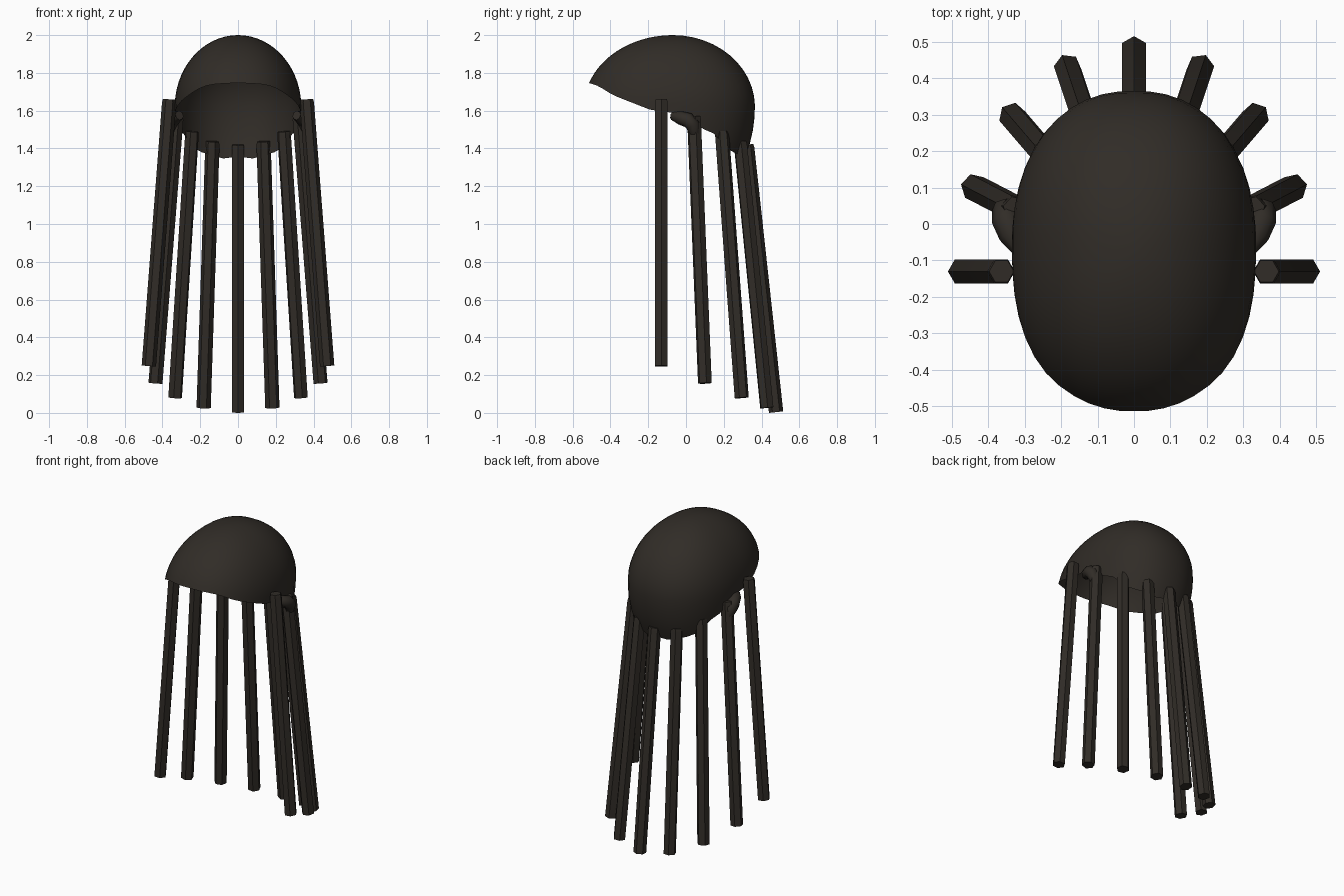
import bpy, bmesh, math
from mathutils import Vector

if "Cube" in bpy.data.objects:
    bpy.data.objects.remove(bpy.data.objects["Cube"])

hair = bpy.data.materials.new("dark_hair")
hair.diffuse_color = (0.03, 0.025, 0.02, 1)
hair.use_nodes = True
hair.node_tree.nodes["Principled BSDF"].inputs["Base Color"].default_value = hair.diffuse_color


def finish(name, bm, angle):
    bmesh.ops.recalc_face_normals(bm, faces=bm.faces)
    me = bpy.data.meshes.new(name)
    bm.to_mesh(me)
    bm.free()
    ob = bpy.data.objects.new(name, me)
    bpy.context.collection.objects.link(ob)
    me.materials.append(hair)
    bpy.ops.object.select_all(action='DESELECT')
    ob.select_set(True)
    bpy.context.view_layer.objects.active = ob
    bpy.ops.object.shade_smooth_by_angle(angle=math.radians(angle))
    return ob


# Hairline height as a function of y
RIM = [(-0.52, 1.75), (-0.46, 1.73), (-0.38, 1.68), (-0.3, 1.65), (-0.2, 1.61),
       (-0.1, 1.59), (0.02, 1.56), (0.1, 1.5), (0.15, 1.47), (0.22, 1.41),
       (0.28, 1.36), (0.4, 1.335)]


def rim_z(y):
    for (y0, z0), (y1, z1) in zip(RIM, RIM[1:]):
        if y <= y1:
            return z0 + (z1 - z0) * max(0, (y - y0) / (y1 - y0))
    return RIM[-1][1]


def cap_point(a, phi):
    c, s = math.cos(a), math.sin(a)
    k = (abs(c) ** 2.25 + abs(s) ** 2.25) ** (-1 / 2.25)
    r = k * math.sin(phi)
    ry = 0.435 if s > 0 else 0.47
    rz = 0.38 if phi < math.pi / 2 else 0.56
    return Vector((0.335 * r * c, -0.07 + ry * r * s, 1.62 + rz * math.cos(phi)))


# Hair cap: open shell from the crown down to the hairline
def hair_cap(seg=48, rings=16):
    bm = bmesh.new()
    pole = bm.verts.new((0, -0.07, 2.0))
    cols = []
    for i in range(seg):
        a = 2 * math.pi * i / seg
        end = 0.3
        while end < 2.6:
            p = cap_point(a, end)
            wave = 0.008 * math.cos(12 * a) if p.y > -0.1 else 0
            if p.z <= rim_z(p.y) + wave:
                break
            end += 0.005
        cols.append([bm.verts.new(cap_point(a, end * j / rings))
                     for j in range(1, rings + 1)])
    for i in range(seg):
        p, q = cols[i], cols[(i + 1) % seg]
        bm.faces.new((pole, p[0], q[0]))
        for j in range(rings - 1):
            bm.faces.new((p[j], p[j + 1], q[j + 1], q[j]))
    finish("hair_cap", bm, 60)


# Tube through a path with a hexagonal section, closed at both ends
def tube(name, path, radii, side, sides=6, angle=30):
    bm = bmesh.new()
    pts = [Vector(p) for p in path]
    rings = []
    for i, p in enumerate(pts):
        t = (pts[min(i + 1, len(pts) - 1)] - pts[max(i - 1, 0)]).normalized()
        u = (side - t * side.dot(t)).normalized()
        v = t.cross(u)
        rings.append([bm.verts.new(p + radii[i] * (
            u * math.cos(2 * math.pi * k / sides) + v * math.sin(2 * math.pi * k / sides)))
            for k in range(sides)])
    for p, q in zip(rings, rings[1:]):
        for k in range(sides):
            n = (k + 1) % sides
            bm.faces.new((p[k], p[n], q[n], q[k]))
    bm.faces.new(rings[0])
    bm.faces.new(rings[-1])
    finish(name, bm, angle)


hair_cap()

# Hanging strands: top and bottom centres on the right side
STRANDS = [((0.363, -0.13, 1.66), (0.472, -0.13, 0.248)),
           ((0.325, 0.042, 1.57), (0.437, 0.10, 0.157)),
           ((0.243, 0.19, 1.49), (0.333, 0.295, 0.08)),
           ((0.135, 0.287, 1.437), (0.182, 0.428, 0.027)),
           ((0.0, 0.322, 1.42), (0.0, 0.477, 0.004))]
for n, (top, bot) in enumerate(STRANDS, 1):
    for sx, label in ((1, "right"), (-1, "left")):
        if top[0] == 0 and sx < 0:
            continue
        a = Vector((top[0] * sx, top[1], top[2]))
        b = Vector((bot[0] * sx, bot[1], bot[2]))
        out = Vector((b.x, b.y, 0)) if n > 1 else Vector((sx, 0, 0))
        name = "back_strand" if top[0] == 0 else f"{label}_strand_{n}"
        tube(name, [a, a.lerp(b, 0.012), b], [0.034, 0.038, 0.038], out)

# Short curled tufts over the ears
for sx, label in ((1, "right"), (-1, "left")):
    path = [(0.31 * sx, -0.07, 1.575), (0.335 * sx, -0.03, 1.562),
            (0.35 * sx, 0.01, 1.55), (0.352 * sx, 0.035, 1.525), (0.34 * sx, 0.045, 1.48)]
    tube(f"{label}_ear_tuft", path, [0.025, 0.036, 0.04, 0.038, 0.028],
         Vector((sx, 0, 0)), 8, 50)
